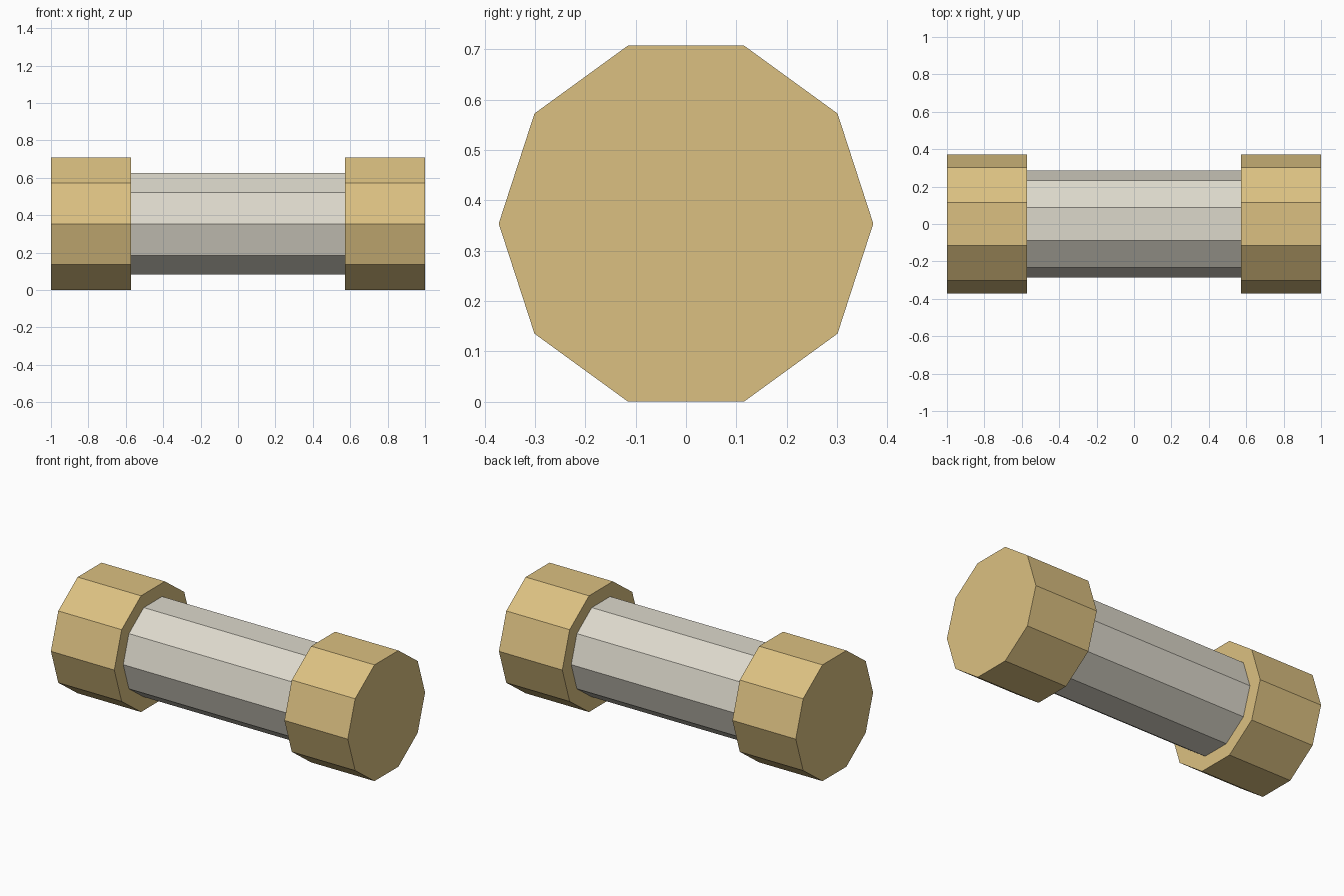
import bpy
import math

cube = bpy.data.objects.get("Cube")
if cube:
    bpy.data.objects.remove(cube, do_unlink=True)

SIDES = 10
CAP_RADIUS = 0.372
SHAFT_RADIUS = 0.286
CAP_INNER = 0.573                                      # where each cap meets the shaft
AXIS_Z = CAP_RADIUS * math.cos(math.pi / SIDES)        # caps rest on a flat side


def make_material(name, rgb):
    mat = bpy.data.materials.new(name)
    mat.use_nodes = True
    mat.diffuse_color = (*rgb, 1)
    mat.node_tree.nodes["Principled BSDF"].inputs["Base Color"].default_value = (*rgb, 1)
    return mat


def make_prism(name, radius, x_start, x_end, mat):
    """Ten-sided prism along x, with corners at the front and back."""
    bpy.ops.mesh.primitive_cylinder_add(
        vertices=SIDES, radius=radius, depth=x_end - x_start,
        location=((x_start + x_end) / 2, 0, AXIS_Z),
        rotation=(0, math.pi / 2, 0))
    obj = bpy.context.object
    obj.name = name
    obj.data.materials.append(mat)
    return obj


brass = make_material("brass", (0.71, 0.53, 0.22))
pale_grey = make_material("pale grey", (0.72, 0.69, 0.60))

# Shaft between the caps
make_prism("shaft", SHAFT_RADIUS, -CAP_INNER, CAP_INNER, pale_grey)

# End caps
make_prism("left_cap", CAP_RADIUS, CAP_INNER, 1, brass)
make_prism("right_cap", CAP_RADIUS, -1, -CAP_INNER, brass)
